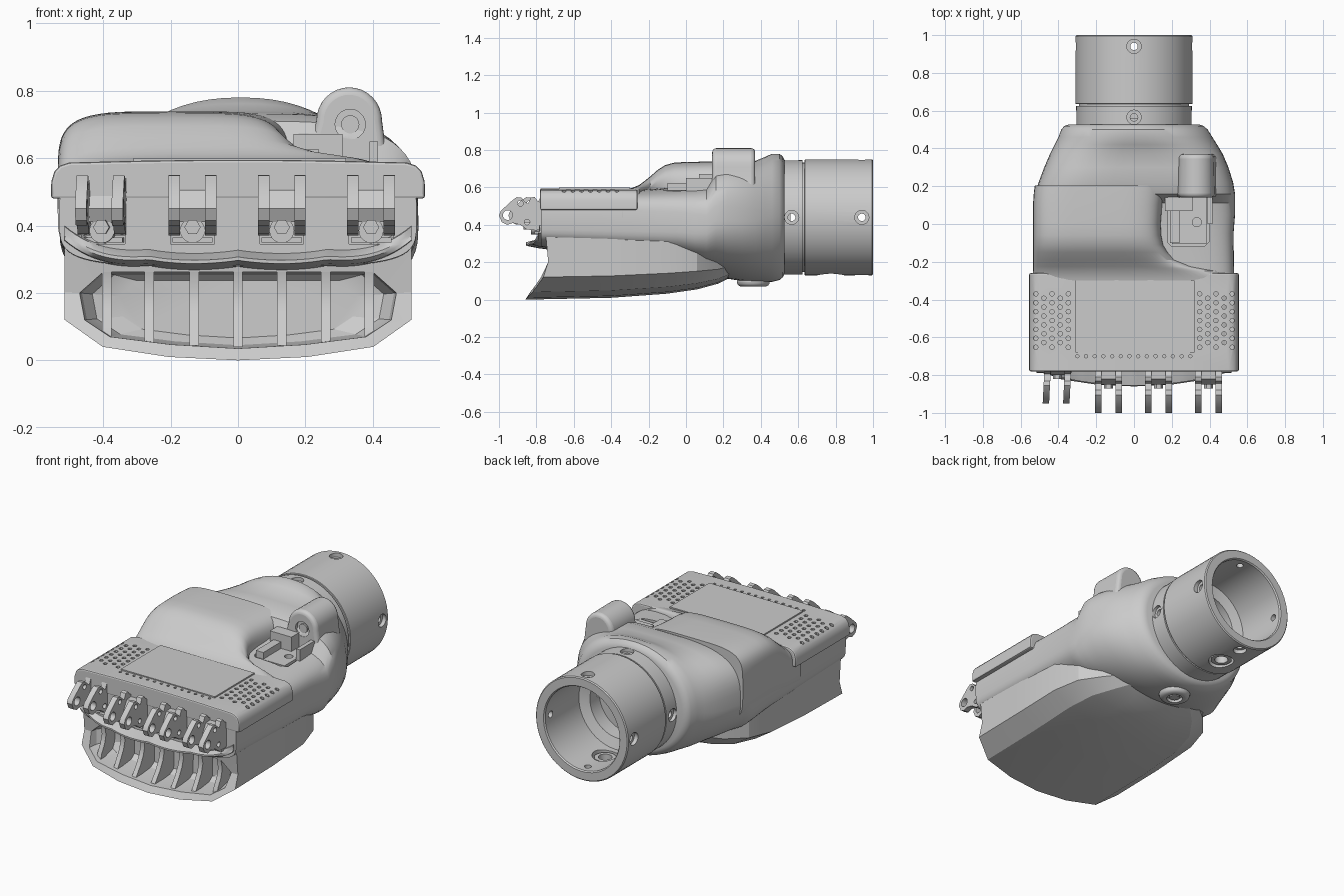
import bpy, bmesh, math
from math import sin, cos, pi

if "Cube" in bpy.data.objects:
    bpy.data.objects.remove(bpy.data.objects["Cube"])


def finish(name, bm, angle=35):
    bmesh.ops.recalc_face_normals(bm, faces=bm.faces)
    me = bpy.data.meshes.new(name)
    bm.to_mesh(me)
    bm.free()
    ob = bpy.data.objects.new(name, me)
    bpy.context.collection.objects.link(ob)
    smooth(ob, angle)
    return ob


def activate(ob):
    bpy.ops.object.select_all(action='DESELECT')
    ob.select_set(True)
    bpy.context.view_layer.objects.active = ob


def smooth(ob, angle=35):
    activate(ob)
    bpy.ops.object.shade_smooth_by_angle(angle=math.radians(angle))


def loft(name, rings, angle=35):
    bm = bmesh.new()
    vs = [[bm.verts.new(p) for p in r] for r in rings]
    n = len(vs[0])
    for a, b in zip(vs, vs[1:]):
        for i in range(n):
            bm.faces.new((a[i], a[(i + 1) % n], b[(i + 1) % n], b[i]))
    bm.faces.new(vs[0])
    bm.faces.new(vs[-1])
    return finish(name, bm, angle)


def prisms(name, specs):
    """Extrude 2D outlines along an axis: specs = (points, axis, start, end)."""
    bm = bmesh.new()
    place = {'x': lambda u, v, w: (w, u, v), 'y': lambda u, v, w: (u, w, v),
             'z': lambda u, v, w: (u, v, w)}
    for pts, axis, a, b in specs:
        lo = [bm.verts.new(place[axis](u, v, a)) for u, v in pts]
        hi = [bm.verts.new(place[axis](u, v, b)) for u, v in pts]
        bm.faces.new(lo)
        bm.faces.new(hi)
        for i in range(len(pts)):
            j = (i + 1) % len(pts)
            bm.faces.new((lo[i], lo[j], hi[j], hi[i]))
    return finish(name, bm)


def circle(u, v, r, n=20):
    return [(u + r * cos(2 * pi * i / n), v + r * sin(2 * pi * i / n)) for i in range(n)]


def rect(u0, u1, v0, v1):
    return [(u0, v0), (u1, v0), (u1, v1), (u0, v1)]


def apply(ob, kind, **props):
    m = ob.modifiers.new(kind, kind)
    for k, v in props.items():
        setattr(m, k, v)
    activate(ob)
    bpy.ops.object.modifier_apply(modifier=m.name)
    smooth(ob)


def cut(ob, specs):
    tool = prisms("cutter", specs)
    tool.hide_render = True
    apply(ob, 'BOOLEAN', operation='DIFFERENCE', object=tool, solver='EXACT')
    bpy.data.objects.remove(tool)


def oval(y, xl, xr, zb, zt, n, nb=None, count=64):
    """Superellipse section; nb is the roundness exponent of the lower half."""
    ring = []
    for i in range(count):
        c, s = cos(2 * pi * i / count), sin(2 * pi * i / count)
        e = 2 / (nb if nb and s < 0 else n)
        px = math.copysign(abs(c) ** e, c)
        pz = math.copysign(abs(s) ** e, s)
        ring.append(((xl + xr) / 2 + (xr - xl) / 2 * px, y, (zb + zt) / 2 + (zt - zb) / 2 * pz))
    return ring


KNUCKLES = (-0.4, -0.135, 0.13, 0.395)

# Palm body: lofted from the knuckle face back to the round wrist collar
body = loft("palm_body", [oval(*s) for s in (
    (-.775, -.53, .53, .28, .575, 4.5), (-.3, -.53, .53, .25, .585, 4.5, 4),
    (-.05, -.53, .527, .215, .6, 4, 3.2), (.05, -.53, .535, .18, .607, 3.8, 2.8),
    (.11, -.53, .535, .155, .617, 3.6, 2.5), (.16, -.525, .535, .135, .71, 3.5, 2.3),
    (.22, -.505, .525, .112, .732, 3.3, 2.1), (.3, -.475, .5, .1, .735, 3.1, 2),
    (.37, -.445, .47, .095, .742, 2.8, 2), (.42, -.42, .44, .095, .762, 2.4, 2),
    (.46, -.4, .415, .095, .78, 2.2, 2), (.5, -.385, .39, .105, .78, 2.1, 2),
    (.518, -.37, .37, .12, .765, 2), (.527, -.345, .345, .14, .745, 2))])
cut(body, [(rect(x - .065, x + .065, .345, .47), 'y', -.9, -.71) for x in KNUCKLES])
# thumb recess
cut(body, [([(.18, .142), (.18, -.1), (.2, -.12), (.37, -.12), (.4, -.09), (.4, .142)], 'z', .55, .9)])

# Back-of-hand hump on the left, sweeping down to the front cover
loft("back_hump", [oval(y, xl, xr, .3, zt, 4.5) for y, xl, xr, zt in (
    (-.34, -.535, .53, .585), (-.29, -.535, .52, .597), (-.25, -.535, .46, .613),
    (-.225, -.535, .32, .632), (-.19, -.535, .22, .66), (-.15, -.535, .18, .695),
    (-.11, -.535, .155, .72), (-.06, -.535, .145, .733), (0, -.535, .142, .736),
    (.1, -.535, .15, .738), (.17, -.53, .16, .739), (.205, -.525, .165, .739))])

# Front cover with perforated corners
half = [(.555, .48), (.554, .53), (.545, .56), (.528, .578), (.5, .587), (.3, .592), (.1, .595)]
cover = prisms("front_cover", [(half + [(-x, z) for x, z in reversed(half)], 'y', -.78, -.26)])
apply(cover, 'BEVEL', width=.008, segments=2, limit_method='ANGLE', angle_limit=.7)
dots = []
for side in (-1, 1):
    for c in range(5):
        for r in range(7 - c % 2):
            dots.append((circle(side * (.348 + c * .043), -.37 - r * .047 - (c % 2) * .023, .012, 8),
                         'z', .545, .65))
dots += [(circle(-.3 + i * .046, -.7, .009, 8), 'z', .57, .65) for i in range(14)]
cut(cover, dots)
prisms("cover_panel", [(rect(-.31, .32, -.68, -.3), 'z', .57, .6)])

# Palm pad: hollow faceted shell, open at the front
def pad_ring(y, w, bottom, top, bend=0):
    span = top - bottom
    pts = [(-w, 1), (-w, .6), (-w, .36), (-.78 * w, .12), (-.4 * w, .03), (0, 0),
           (.4 * w, .03), (.78 * w, .12), (w, .36), (w, .6), (w, 1), (0, 1)]
    return [(x, y + bend * (4 * (h - .68) ** 2 if h < .68 else 2 * (h - .68) ** 2) / 1.85,
             bottom + h * span) for x, h in pts]


def pocket_ring(dy, s):
    pts = [(-.4, .262, -.74), (-.47, .2, -.735), (-.455, .12, -.775), (-.38, .07, -.81),
           (-.2, .047, -.828), (0, .035, -.835)]
    ring = pts + [(-x, z, y) for x, z, y in reversed(pts[:-1])] + [(0, .262, -.74)]
    return [(x * s, y * (1 - dy) - .63 * dy, .16 + (z - .16) * s) for x, z, y in ring]


loft("palm_pad", [pocket_ring(.97, .75), pocket_ring(.8, .92), pocket_ring(.4, .985),
                  pocket_ring(0, 1), pad_ring(-.735, .515, 0, .335, -.125),
                  pad_ring(-.4, .515, .01, .335), pad_ring(-.1, .508, .032, .335),
                  pad_ring(.06, .465, .055, .325), pad_ring(.17, .37, .085, .3),
                  pad_ring(.26, .25, .13, .28)], 20)

# Upright ribs inside the pad opening
ribs = []
for x in (-.39, -.263, -.13, 0, .13, .26, .39):
    lo = .04 + .2 * x * x
    ribs.append(([(-.6, lo), (-.815 + .25 * x * x, lo), (-.77, .1), (-.742, .15), (-.728, .2),
                  (-.74, .262), (-.6, .262)], 'x', x - .014, x + .014))
prisms("pad_ribs", ribs)

# Scalloped lip below the knuckles
lip = []
for i in range(61):
    x = -.515 + 1.03 * i / 60
    z = .297 + .075 * abs(x / .515) ** 5 - .01 * abs(sin(pi * x / .265)) ** .8
    tip = -.855 + .075 * (x / .515) ** 2
    lip.append([(x, -.73, z + .04), (x, -.785, z + .028), (x, tip, z + .01),
                (x, tip, z), (x, -.79, z - .012), (x, -.73, z - .02)])
loft("scalloped_lip", lip)

# Knuckle hinges: paired drilled plates, middle lever and bolt
for k, x in enumerate(KNUCKLES):
    plate = [(-.74, .385), (-.8, .37), (-.85, .375), (-.885, .4), (-.925, .41), (-.955, .4),
             (-.985, .415), (-1, .45), (-.99, .475), (-.93, .53), (-.905, .548), (-.88, .545),
             (-.862, .525), (-.845, .512), (-.83, .545), (-.81, .55), (-.795, .53), (-.74, .5)]
    hinge = prisms("knuckle_plates_%d" % (k + 1),
                   [(plate, 'x', x + s * .054 - .017, x + s * .054 + .017) for s in (-1, 1)])
    cut(hinge, [(circle(y, z, r, 16), 'x', x - .1, x + .1)
                for y, z, r in ((-.953, .452, .026), (-.885, .515, .015), (-.85, .415, .015))])
    lever = prisms("knuckle_lever_%d" % (k + 1), [
        ([(-.74, .42), (-.83, .41), (-.85, .45), (-.82, .505), (-.74, .51)], 'x', x - .037, x + .037),
        (rect(x - .06, x + .06, .35, .365), 'y', -.81, -.7)])
    bolt = prisms("knuckle_bolt_%d" % (k + 1), [(circle(x, .385, .037), 'y', -.83, -.7),
                                                (circle(x, .395, .024, 6), 'y', -.87, -.82)])
    if k == 0:  # the outer left finger sits further back, slightly splayed
        for ob in (hinge, lever, bolt):
            for v in ob.data.vertices:
                v.co.x += (v.co.y + .75) * .05
                v.co.y += .05 * (v.co.y < -.78)

# Thumb boss: rounded post with a recessed pivot pin
cx, cz = .33, .71
arch = [(cx + .098 * cos(pi * i / 16), cz + .1 * sin(pi * i / 16)) for i in range(17)]
boss = prisms("thumb_boss", [([(.46, .54), (.44, .62)] + arch + [(.215, .65), (.2, .54)],
                              'y', .14, .37)])
for v in boss.data.vertices:
    if v.co.y > .3:
        v.co.x = cx + (v.co.x - cx) * .95
apply(boss, 'BEVEL', width=.022, segments=4, limit_method='ANGLE', angle_limit=.9)
cut(boss, [(circle(.333, .7, .045), 'y', .1, .157)])
prisms("thumb_pin", [(circle(.333, .7, .027), 'y', .148, .2)])

# Thumb mount in the recess, with stepped bracket and a screw hole
mount = prisms("thumb_mount", [(rect(.2, .385, -.105, .15), 'z', .53, .585)])
cut(mount, [(circle(.333, .01, .024), 'z', .56, .7)])
prisms("thumb_bracket", [(rect(.165, .31, .07, .15), 'z', .54, .672),
                         (rect(.19, .24, -.1, .07), 'z', .54, .625),
                         (rect(.39, .415, .0, .15), 'z', .54, .65)])

# Wrist: stepped hollow tube with a groove and counterbored screw holes
wrist = loft("wrist_tube", [[(x, y, z) for x, z in circle(0, .44, r, 64)] for r, y in (
    (.19, .56), (.19, .65), (.25, .67), (.25, .992), (.256, 1), (.304, 1), (.31, .994), (.31, .637),
    (.307, .634), (.292, .634), (.292, .624), (.306, .624), (.306, .5))])
for r, d in ((.038, .285), (.02, .17)):
    holes = []
    for y in (.94, .565):
        holes += [(circle(y, .44, r), 'x', *sorted((s * d, s * .35))) for s in (-1, 1)]
        holes.append((circle(0, y, r), 'z', .44 + d, .79))
    holes.append((circle(0, .94, r), 'z', .09, .44 - d))
    cut(wrist, holes)
# large port on the underside of the wrist, with a nested ring
cut(wrist, [(circle(0, .775, .072, 32), 'z', .09, .25)])
port = prisms("port_ring", [(circle(0, .775, .06, 32), 'z', .142, .185)])
cut(port, [(circle(0, .775, .038, 24), 'z', .1, .25)])

# Underside cable boss on the palm heel
heel = prisms("heel_boss", [(circle(0, .36, .088, 32), 'z', .07, .16)])
apply(heel, 'BEVEL', width=.025, segments=4, limit_method='ANGLE', angle_limit=.9)
cut(heel, [(circle(0, .36, .045, 24), 'z', .05, .09)])
prisms("heel_screw", [(circle(0, .36, .028, 24), 'z', .075, .12)])
